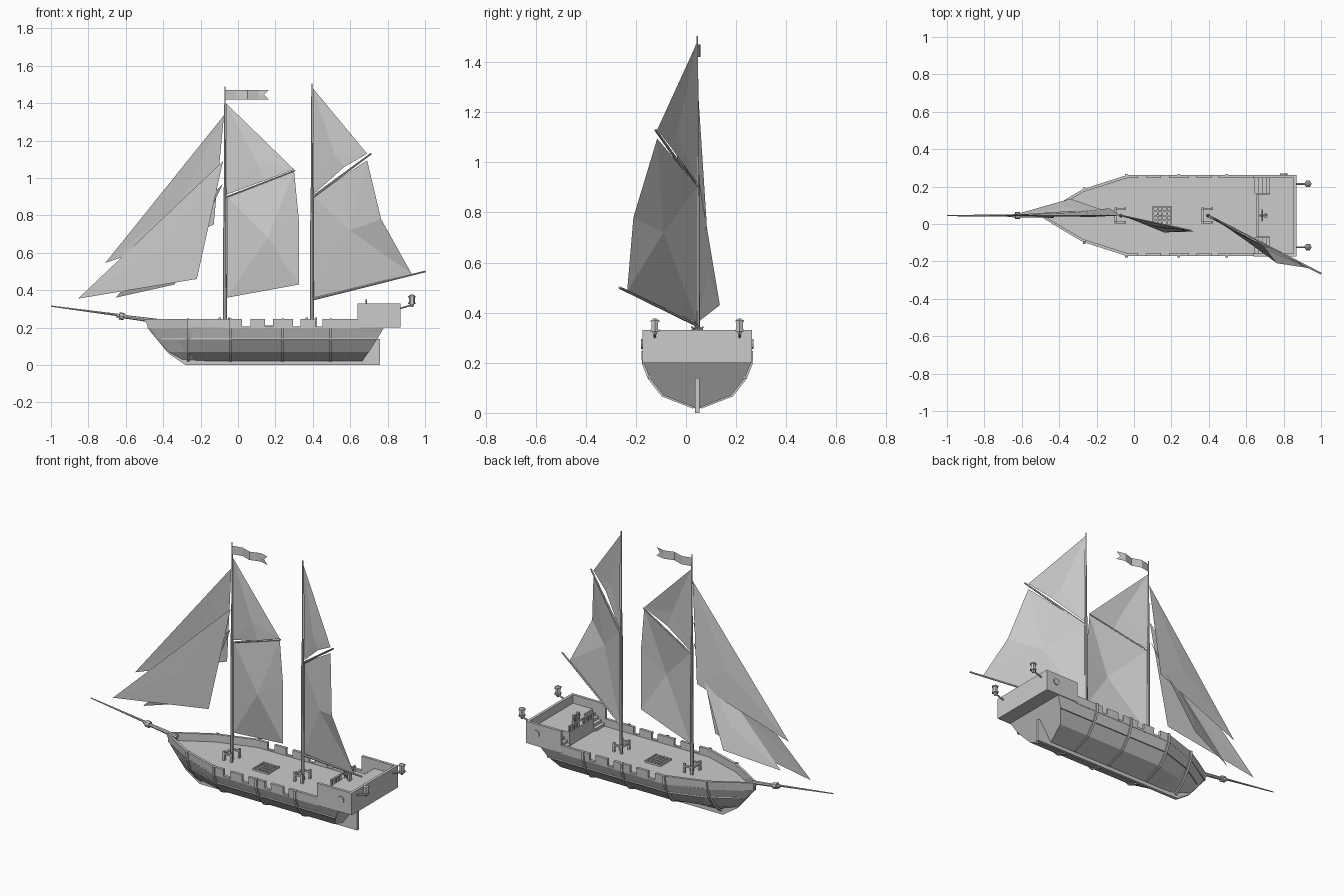
import bpy, bmesh, math
from mathutils import Vector

if "Cube" in bpy.data.objects:
    bpy.data.objects.remove(bpy.data.objects["Cube"])

CY = 0.045          # centre line of the ship
DECK = 0.2
grey = bpy.data.materials.new("plain_grey")
grey.use_nodes = True
TONE = (0.6, 0.6, 0.6, 1)
grey.diffuse_color = TONE
grey.node_tree.nodes["Principled BSDF"].inputs["Base Color"].default_value = TONE


def finish(name, bm, closed=True):
    if closed:
        bmesh.ops.recalc_face_normals(bm, faces=bm.faces)
    me = bpy.data.meshes.new(name)
    bm.to_mesh(me)
    bm.free()
    me.materials.append(grey)
    ob = bpy.data.objects.new(name, me)
    bpy.context.collection.objects.link(ob)
    return ob


def loft(bm, rings, wrap=True, caps=True):
    rows = [[bm.verts.new(p) for p in r] for r in rings]
    n = len(rows[0])
    for a, b in zip(rows, rows[1:]):
        for i in range(n if wrap else n - 1):
            j = (i + 1) % n
            bm.faces.new((a[i], a[j], b[j], b[i]))
    if caps:
        bm.faces.new(rows[0][::-1])
        bm.faces.new(rows[-1])


def add_box(bm, x, y, z):
    loft(bm, [[(x[0], y[0], h), (x[1], y[0], h), (x[1], y[1], h), (x[0], y[1], h)] for h in z])


def add_pole(bm, a, b, r0, r1, n=8):
    a, b = Vector(a), Vector(b)
    q = (b - a).to_track_quat('Z', 'Y')
    ring = [Vector((math.cos(t * math.tau / n), math.sin(t * math.tau / n), 0)) for t in range(n)]
    loft(bm, [[p + q @ (v * r) for v in ring] for p, r in ((a, r0), (b, r1))])


def boxes(name, *items):
    bm = bmesh.new()
    for it in items:
        add_box(bm, *it)
    return finish(name, bm)


def poles(name, *items):
    bm = bmesh.new()
    for it in items:
        add_pole(bm, *it)
    return finish(name, bm)


def plate(name, outline, t):
    # flat plate in the x-z plane on the centre line
    bm = bmesh.new()
    loft(bm, [[(x, CY + s, z) for x, z in outline] for s in (-t / 2, t / 2)])
    return finish(name, bm)


# hull levels: height, half width, bow tip x, stern x
LEVELS = [(0.2, 0.214, -0.475, 0.78), (0.14, 0.19, -0.435, 0.745),
          (0.07, 0.135, -0.375, 0.70), (0.022, 0.012, -0.30, 0.665)]
RAIL = (0.245, 0.216, -0.49, 0.78)
TAPER = [(0, 0.05), (0.29, 0.42), (0.49, 0.66), (1, 1)]
MID = -0.04


def half(level, x):
    f = min(1, max(0, (x - level[2]) / (MID - level[2])))
    for (f0, g0), (f1, g1) in zip(TAPER, TAPER[1:]):
        if f <= f1:
            return level[1] * (g0 + (g1 - g0) * (f - f0) / (f1 - f0))


def station(f):
    pts = []
    for lv in LEVELS:
        x = lv[2] + f * (MID - lv[2]) if f <= 1 else MID + (f - 1) * (lv[3] - MID)
        pts.append((x, half(lv, x), lv[0]))
    return [(x, CY + h, z) for x, h, z in pts] + [(x, CY - h, z) for x, h, z in pts[::-1]]


bm = bmesh.new()
loft(bm, [station(f) for f in (0, 0.29, 0.49, 1, 2)])
finish("hull", bm)

# bulwark with gun openings
CUTS = [-0.485, -0.36, -0.27, -0.04, 0.022, 0.068, 0.145, 0.187, 0.295, 0.335, 0.415, 0.453, 0.645]
bm = bmesh.new()
for i, (x0, x1) in enumerate(zip(CUTS, CUTS[1:])):
    top = 0.207 if i in (4, 6, 8, 10) else RAIL[0]
    for s in (-1, 1):
        rings = []
        for x in (x0, x1):
            o, p = half(RAIL, x), half(LEVELS[0], x)
            k = max(o - 0.016, 0.001)
            rings.append([(x, CY + s * w, z) for w, z in ((p, 0.195), (o, top), (k, top), (k, 0.195))])
        loft(bm, rings)
finish("bulwark", bm)

# vertical ribs and the long wale on each side
bm = bmesh.new()
for rx in (-0.265, -0.04, 0.24, 0.495):
    for s in (-1, 1):
        rings = []
        for lv in [(0.25,) + RAIL[1:]] + LEVELS:
            h = half(lv, rx)
            rings.append([(rx + dx, CY + s * (h + d), lv[0] - (0.004 if d > 0 else 0))
                          for dx, d in ((-0.007, -0.004), (0.007, -0.004), (0.007, 0.007), (-0.007, 0.007))])
        loft(bm, rings)
finish("hull_ribs", bm)
bm = bmesh.new()
for s in (-1, 1):
    rings = []
    for x in (-0.41, -0.32, -0.24, MID, 0.748):
        h = half(LEVELS[1], x)
        rings.append([(x, CY + s * (h + d), 0.14 + dz) for d, dz in ((-0.004, -0.004), (0.004, -0.004), (0.004, 0.005), (-0.004, 0.005))])
    loft(bm, rings)
finish("wales", bm)

# keel, stem and rudder
plate("keel", [(-0.28, 0), (0.68, 0), (0.68, 0.03), (-0.27, 0.03)], 0.018)
plate("stem", [(-0.28, 0), (-0.37, 0.06), (-0.47, 0.18), (-0.5, 0.245), (-0.45, 0.245),
               (-0.42, 0.17), (-0.35, 0.08), (-0.27, 0.03)], 0.018)
plate("rudder", [(0.66, 0), (0.76, 0), (0.76, 0.14), (0.735, 0.14), (0.66, 0.02)], 0.018)

# raised stern: walls, floor, stairs, balustrade
W = 0.218
IN = W - 0.016
boxes("stern_walls",
      ((0.64, 0.87), (CY + IN, CY + W), (DECK, 0.33)),
      ((0.64, 0.87), (CY - W, CY - IN), (DECK, 0.33)),
      ((0.854, 0.87), (CY - IN, CY + IN), (DECK, 0.33)))
boxes("stern_deck",
      ((0.725, 0.854), (CY - IN, CY + IN), (DECK, 0.28)),
      ((0.655, 0.725), (CY - 0.115, CY + 0.115), (DECK, 0.28)))
boxes("stairs", *[((0.645 + 0.02 * i, 0.727), (CY + s * 0.16 - 0.042, CY + s * 0.16 + 0.042), (DECK, 0.216 + 0.016 * i))
                  for i in range(4) for s in (-1, 1)])
boxes("balustrade", ((0.655, 0.665), (CY - 0.115, CY + 0.115), (0.308, 0.315)),
      *[((0.656, 0.664), (CY + i * 0.022 - 0.004, CY + i * 0.022 + 0.004), (0.28, 0.31)) for i in range(-5, 6) if i])
poles("side_ports", *[((0.8, CY + s * (W - 0.01), 0.275), (0.8, CY + s * (W + 0.006), 0.275), 0.02, 0.02, 10) for s in (-1, 1)])

# steering wheel
hub = Vector((0.685, CY, 0.32))
spokes = [Vector((0, math.cos(i * math.pi / 4), math.sin(i * math.pi / 4))) for i in range(8)]
poles("steering_wheel", *[(hub, hub + v * 0.034, 0.003, 0.003, 5) for v in spokes],
      *[(hub + a * 0.024, hub + b * 0.024, 0.004, 0.004, 5) for a, b in zip(spokes, spokes[1:] + spokes[:1])],
      ((0.67, CY, 0.32), (0.715, CY, 0.32), 0.006, 0.006))
boxes("wheel_stand", ((0.697, 0.712), (CY - 0.012, CY + 0.012), (0.28, 0.322)))

# stern lanterns
for name, s in (("left_lantern", 1), ("right_lantern", -1)):
    y = CY + s * 0.169
    poles(name, ((0.86, y, 0.3), (0.93, y, 0.322), 0.005, 0.005, 6),
          *[((0.93, y, a), (0.93, y, b), r, q, 6) for a, b, r, q in
            ((0.31, 0.325, 0.006, 0.012), (0.325, 0.333, 0.02, 0.02), (0.333, 0.362, 0.015, 0.015),
             (0.362, 0.369, 0.02, 0.02), (0.369, 0.377, 0.018, 0.006))])

# masts and spars
FX, MX = -0.07, 0.395
poles("fore_mast", ((FX, CY, DECK), (FX, CY, 0.95), 0.011, 0.008), ((FX, CY, 0.93), (FX, CY, 1.49), 0.006, 0.003))
poles("aft_mast", ((MX, CY, DECK), (MX, CY, 0.95), 0.011, 0.008), ((MX, CY, 0.93), (MX, CY, 1.505), 0.006, 0.003))
poles("bowsprit", ((-0.43, CY, 0.235), (-0.65, CY, 0.264), 0.012, 0.009),
      ((-0.6, CY, 0.262), (-1.0, CY, 0.315), 0.007, 0.003),
      ((-0.61, CY, 0.259), (-0.635, CY, 0.263), 0.019, 0.019))
poles("fore_gaff", ((FX, CY, 0.895), (0.305, -0.035, 1.04), 0.005, 0.004, 6))
poles("aft_gaff", ((MX, CY, 0.895), (0.712, -0.122, 1.13), 0.007, 0.005, 6))
poles("aft_boom", ((MX, CY, 0.35), (1.0, -0.265, 0.5), 0.007, 0.005, 6))

# pin rails around the masts
for name, x in (("fore_pin_rail", FX), ("aft_pin_rail", MX)):
    boxes(name, ((x - 0.033, x - 0.021), (CY - 0.04, CY + 0.04), (0.235, 0.245)),
          *[((x - 0.033, x + 0.028), (CY + s * 0.036 - 0.005, CY + s * 0.036 + 0.005), (0.235, 0.245)) for s in (-1, 1)],
          *[((x + dx - 0.006, x + dx + 0.006), (CY + s * 0.036 - 0.006, CY + s * 0.036 + 0.006), (DECK, 0.255))
            for dx in (-0.027, 0.022) for s in (-1, 1)])

# deck grating
boxes("grating", *[((0.1 + i * 0.024, 0.108 + i * 0.024), (CY - 0.052, CY + 0.052), (DECK, 0.211)) for i in range(5)],
      *[((0.1, 0.204), (CY - 0.052 + i * 0.024, CY - 0.044 + i * 0.024), (DECK, 0.21)) for i in range(5)])


def sail(name, belly, *edge):
    # faceted cloth: fan from a belly point to the edge
    bm = bmesh.new()
    c = bm.verts.new(belly)
    vs = [bm.verts.new(p) for p in edge]
    for a, b in zip(vs, vs[1:] + vs[:1]):
        bm.faces.new((c, a, b))
    return finish(name, bm, False)


sail("fore_sail", (0.16, -0.045, 0.68), (-0.06, CY, 0.36), (0.325, -0.04, 0.43), (0.325, -0.04, 0.78),
     (0.3, -0.035, 1.035), (0.12, 0.005, 0.965), (-0.06, CY, 0.9))
sail("fore_topsail", (0.1, -0.01, 1.08), (-0.065, CY, 0.91), (0.14, -0.02, 0.985), (0.3, -0.035, 1.045), (-0.065, CY, 1.4))
sail("aft_sail", (0.6, -0.09, 0.72), (0.405, CY, 0.36), (0.93, -0.235, 0.485), (0.765, -0.21, 0.78),
     (0.69, -0.115, 1.095), (0.55, -0.035, 1.0), (0.405, CY, 0.9))
sail("aft_topsail", (0.52, -0.035, 1.12), (0.405, CY, 0.915), (0.57, -0.06, 1.06), (0.69, -0.115, 1.13), (0.4, CY, 1.48))
sail("inner_jib", (-0.36, 0.09, 0.56), (-0.655, CY, 0.36), (-0.34, 0.135, 0.43), (-0.08, CY, 0.97))
sail("middle_jib", (-0.38, 0.04, 0.64), (-0.855, CY, 0.355), (-0.22, 0.038, 0.46), (-0.08, CY, 1.09))
sail("outer_jib", (-0.31, 0.062, 0.87), (-0.71, CY, 0.545), (-0.13, 0.083, 0.75), (-0.075, CY, 1.335))

# swallow-tailed pennant
bm = bmesh.new()
wave = [(FX, 0), (-0.01, 0.012), (0.05, -0.008), (0.11, 0.01)]
loft(bm, [[(x, CY + d, 1.42), (x, CY + d, 1.445), (x, CY + d, 1.47)] for x, d in wave]
     + [[(0.165, CY - 0.004, 1.42), (0.14, CY, 1.445), (0.165, CY - 0.004, 1.47)]], False, False)
finish("pennant", bm, False)
